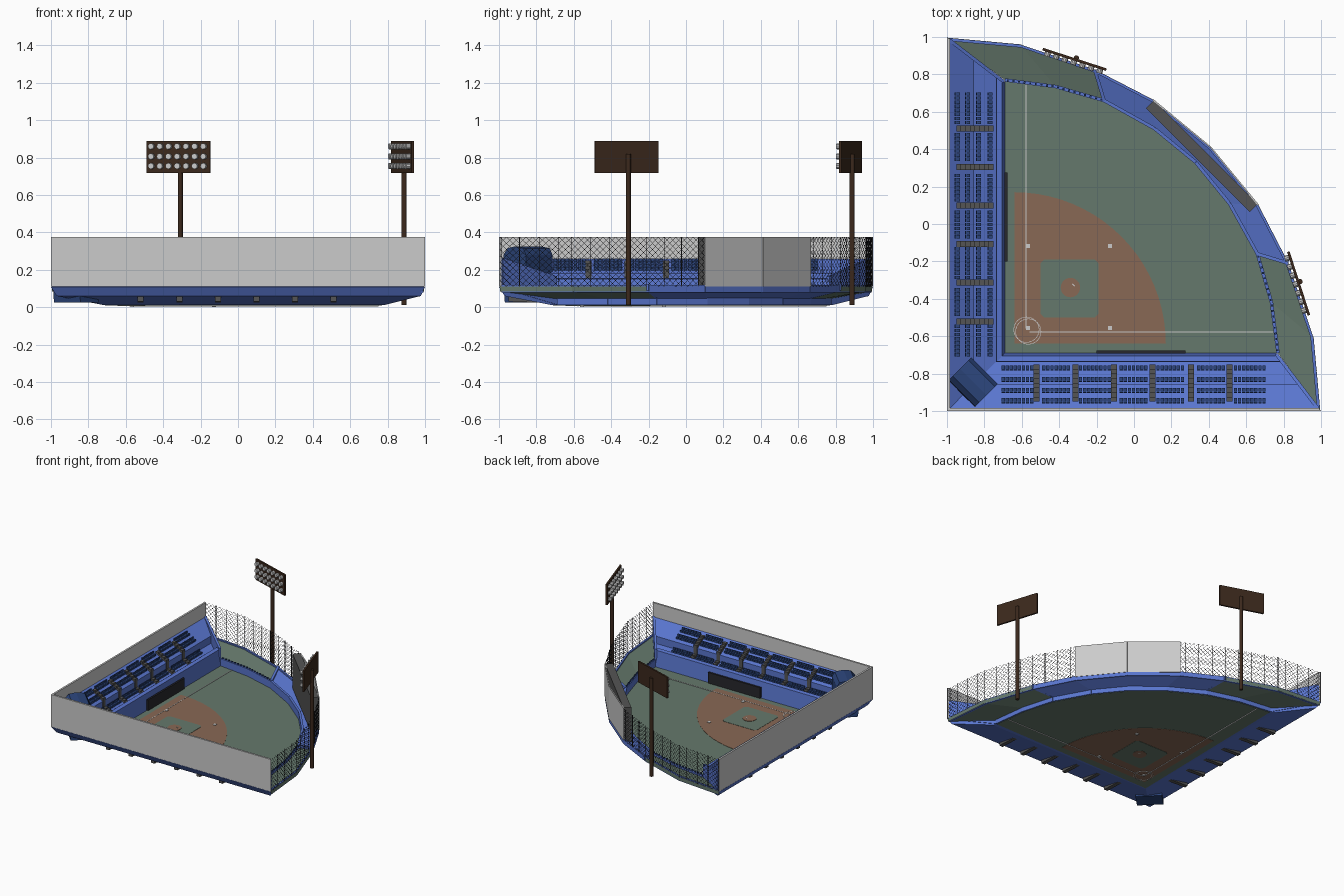
import bpy, bmesh, math
from mathutils import Vector

if "Cube" in bpy.data.objects:
    bpy.data.objects.remove(bpy.data.objects["Cube"])

def mat(name, c):
    m = bpy.data.materials.new(name)
    m.diffuse_color = (*c, 1)
    m.use_nodes = True
    m.node_tree.nodes["Principled BSDF"].inputs["Base Color"].default_value = m.diffuse_color
    return m

BLUE = mat("blue", (0.10, 0.18, 0.62))
NAVY = mat("navy", (0.025, 0.06, 0.2))
GRASS = mat("grass", (0.13, 0.19, 0.15))
DIRT = mat("dirt", (0.25, 0.14, 0.09))
BROWN = mat("brown", (0.045, 0.022, 0.012))
DARK = mat("dark", (0.02, 0.02, 0.025))
SLATE = mat("slate", (0.09, 0.09, 0.09))
LINE = mat("line", (0.75, 0.75, 0.72))

class Part:
    """Collects solids; sym=True also adds the copy mirrored across x = y."""
    def __init__(self, name, material=None, sym=False):
        self.name, self.mat, self.sym, self.bm = name, material, sym, bmesh.new()

    def loft(self, a, b):
        # solid between two matching closed loops
        for flip in ((0, 1) if self.sym else (0,)):
            la, lb = [[self.bm.verts.new((p[1], p[0], p[2]) if flip else p) for p in l] for l in (a, b)]
            n = len(la)
            self.bm.faces.new(la)
            self.bm.faces.new(lb[::-1])
            for i in range(n):
                j = (i + 1) % n
                self.bm.faces.new((la[i], lb[i], lb[j], la[j]))
        return self

    def prism(self, pts, z0, z1):
        return self.loft([(x, y, z0) for x, y in pts], [(x, y, z1) for x, y in pts])

    def box(self, x0, x1, y0, y1, z0, z1):
        return self.prism([(x0, y0), (x1, y0), (x1, y1), (x0, y1)], z0, z1)

    def wall(self, a, b, za, zb, t):
        # upright slab from a to b, za/zb = (bottom, top) at each end
        d = (Vector(b) - Vector(a)).normalized() * t / 2
        ends = []
        for p, (z0, z1) in ((a, za), (b, zb)):
            l, r = (p[0] - d.y, p[1] + d.x), (p[0] + d.y, p[1] - d.x)
            ends.append([(*l, z0), (*r, z0), (*r, z1), (*l, z1)])
        return self.loft(*ends)

    def rod(self, a, b, r, n=4):
        # round or square bar between two points
        a, b = Vector(a), Vector(b)
        d = (b - a).normalized()
        u = d.orthogonal().normalized()
        w = d.cross(u)
        ring = [(u * math.cos(k * math.tau / n) + w * math.sin(k * math.tau / n)) * r for k in range(n)]
        return self.loft([a + v for v in ring], [b + v for v in ring])

    def done(self):
        bmesh.ops.recalc_face_normals(self.bm, faces=self.bm.faces)
        me = bpy.data.meshes.new(self.name)
        self.bm.to_mesh(me)
        self.bm.free()
        ob = bpy.data.objects.new(self.name, me)
        if self.mat:
            me.materials.append(self.mat)
        bpy.context.collection.objects.link(ob)
        return ob

def swap(pts):
    return [(y, x) for x, y in pts]

def circle(cx, cy, r, n=24, a0=0, a1=math.tau):
    return [(cx + r * math.cos(a0 + (a1 - a0) * k / n), cy + r * math.sin(a0 + (a1 - a0) * k / n)) for k in range(n)]

# Half outlines of the outfield, left corner to the diagonal
INNER = [(-0.69, 0.77), (-0.42, 0.735), (-0.16, 0.66), (0.11, 0.51), (0.33, 0.33)]
OUTER = [(-0.995, 0.995), (-0.61, 0.96), (-0.21, 0.825), (0.1, 0.665), (0.41, 0.41)]

# Playing field, layers show on both sides
Part("field_grass", GRASS).prism([(-0.71, -0.71)] + INNER + swap(INNER[:-1])[::-1], 0.01, 0.02).done()
Part("infield_dirt", DIRT).prism([(-0.64, -0.64)] + circle(-0.64, -0.64, 0.81, 20, 0, math.pi / 2)
                                 + [(-0.64, 0.17)], 0.008, 0.022).done()
c0, c1, k = -0.5, -0.19, 0.02
Part("infield_grass", GRASS).prism([(c0 + k, c0), (c1 - k, c0), (c1, c0 + k), (c1, c1 - k), (c1 - k, c1),
                                    (c0 + k, c1), (c0, c1 - k), (c0, c0 + k)], 0.006, 0.024).done()
Part("pitcher_mound", DIRT).prism(circle(-0.34, -0.34, 0.052), 0.004, 0.027).done()
bases = Part("bases", LINE)
for x in (-0.567, -0.128):
    for y in (-0.557, -0.118):
        bases.box(x - 0.011, x + 0.011, y - 0.011, y + 0.011, 0, 0.026)
bases.wall((-0.33, -0.32), (-0.318, -0.332), (0.003, 0.029), (0.003, 0.029), 0.006)
bases.done()
lines = Part("foul_lines", LINE, True).box(-0.581, -0.576, -0.56, 0.75, 0.005, 0.0235)
ring = circle(-0.575, -0.565, 0.068, 24)
for i in range(24):
    lines.wall(ring[i], ring[i - 1], (0.006, 0.0232), (0.006, 0.0232), 0.003)
lines.done()

# Stands: a tiered profile (distance from outside, height) run along each side
def run(part, prof):
    return part.loft([(-1 + d, -1 + d, z) for d, z in prof], [(-1 + d, 1 - 0.77 * d, z) for d, z in prof])

run(Part("stand", BLUE, True), [(0.0, 0.109), (0.013, 0.11), (0.013, 0.26), (0.145, 0.18), (0.145, 0.12), (0.262, 0.08),
                                (0.264, 0.155), (0.295, 0.15), (0.31, 0.012), (0.28, 0.012), (0.03, 0.06)]).done()
run(Part("outer_wall", None, True), [(0, 0.11), (0.015, 0.11), (0.015, 0.375), (0, 0.375)]).done()
Part("stand_end", BLUE, True).wall((-0.985, 0.982), (-0.695, 0.76), (0.10, 0.265), (0.015, 0.165), 0.018).done()

def floor(d):
    return 0.26 - (d - 0.013) * 0.606 if d < 0.145 else 0.12 - (d - 0.145) * 0.342

# Aisle stairs
AISLES = [-0.52 + 0.206 * i for i in range(6)]
stairs = Part("aisle_stairs", SLATE, True)
for y in AISLES:
    for i in range(8):
        d = 0.05 + i * 0.025
        stairs.box(-1 + d, -0.975 + d, y - 0.016, y + 0.016, 0.03 - 0.001 * i, floor(d) + 0.012)
stairs.done()

# Seats in four rows
seats = Part("seats", NAVY, True)
for d in (0.055, 0.11, 0.168, 0.23):
    z, x = floor(d), -1 + d
    for i in range(65):
        y = -0.7 + i * 0.0218
        if min(abs(y - a) for a in AISLES) > 0.024:
            seats.box(x - 0.010, x + 0.014, y - 0.009, y + 0.009, z - 0.006, z + 0.010)
            seats.box(x - 0.014, x - 0.008, y - 0.009, y + 0.009, z - 0.004, z + 0.026)
seats.done()

# Dugout openings
Part("dugout", DARK, True).box(-0.692, -0.677, -0.2, 0.275, 0.022, 0.11).done()

# Corner press box: curved roof section run across the corner
press = Part("press_box", NAVY)
sec = [(-0.075, 0.025), (0.06, 0.025), (0.085, 0.18), (0.085, 0.28), (0.065, 0.315),
       (0.0, 0.325), (-0.055, 0.315), (-0.085, 0.28), (-0.09, 0.18)]
s = math.sqrt(0.5)
press.loft(*[[(-0.86 + (u + v) * s, -0.845 + (u - v) * s, z) for u, z in sec] for v in (-0.1, 0.1)])
press.done()

# Outfield: grass bullpens then blue sloping deck
pens, deck = Part("bullpen_floor", GRASS, True), Part("outfield_deck", BLUE, True)
for i in range(4):
    def edge(j):
        a, b = INNER[j], OUTER[j]
        return [(*a, 0.045), (*b, 0.085), (*b, 0.112), (*a, 0.062)]
    (pens if i < 2 else deck).loft(edge(i), edge(i + 1))
pens.done()
deck.done()
rim = Part("outfield_rim", BLUE, True)
for i in range(4):
    rim.wall(INNER[i], INNER[i + 1], (0.012, 0.08), (0.012, 0.08), 0.018)
    inset = [Vector(p) * 0.99 for p in OUTER[i:i + 2]]
    rim.wall(inset[0], inset[1], (0.08, 0.118), (0.08, 0.118), 0.014)
rim.wall(INNER[2], OUTER[2], (0.045, 0.085), (0.09, 0.125), 0.018)
rim.done()
posts = Part("bullpen_posts", NAVY, True)
for i in range(2):
    for n in range(9):
        p = Vector(INNER[i]).lerp(Vector(INNER[i + 1]), (n + 0.5) / 9)
        posts.rod((*p, 0.07), (*p, 0.09), 0.007)
posts.done()

# Centre-field screen and scoreboard
Part("centre_wall", None, True).wall(OUTER[3], OUTER[4], (0.11, 0.375), (0.11, 0.375), 0.008).done()
Part("scoreboard", SLATE).wall((0.085, 0.64), (0.64, 0.085), (0.09, 0.375), (0.09, 0.375), 0.06).done()

# Chain-link fence
fence = Part("outfield_fence", DARK, True)
for i in range(3):
    a, b = Vector(OUTER[i]), Vector(OUTER[i + 1])
    nu, nv = round((b - a).length / 0.034), 8
    def P(u, v):
        return (*a.lerp(b, u / nu), 0.11 + 0.265 * v / nv)
    for u in range(nu):
        if u % 3 == 0:
            fence.rod(P(u, 0), P(u, nv), 0.0022)
        for v in range(nv):
            fence.rod(P(u, v), P(u + 1, v + 1), 0.0011, 3)
            fence.rod(P(u, v + 1), P(u + 1, v), 0.0011, 3)
fence.done()

# Floodlight towers
A, B = Vector((-0.488, 0.935)), Vector((-0.148, 0.825))
along = (B - A).normalized()
face = Vector((along.y, -along.x))
Part("light_pole", BROWN, True).rod((-0.308, 0.888, 0.012), (-0.308, 0.888, 0.82), 0.014, 12).done()
Part("light_panel", BROWN, True).wall(A, B, (0.718, 0.89), (0.718, 0.89), 0.014).done()
lamps = Part("floodlights", None, True)
for i in range(7):
    for z in (0.755, 0.806, 0.86):
        p = A.lerp(B, 0.09 + i * 0.137)
        lamps.rod((*(p + face * 0.004), z), (*(p + face * 0.03), z), 0.016, 10)
lamps.done()
